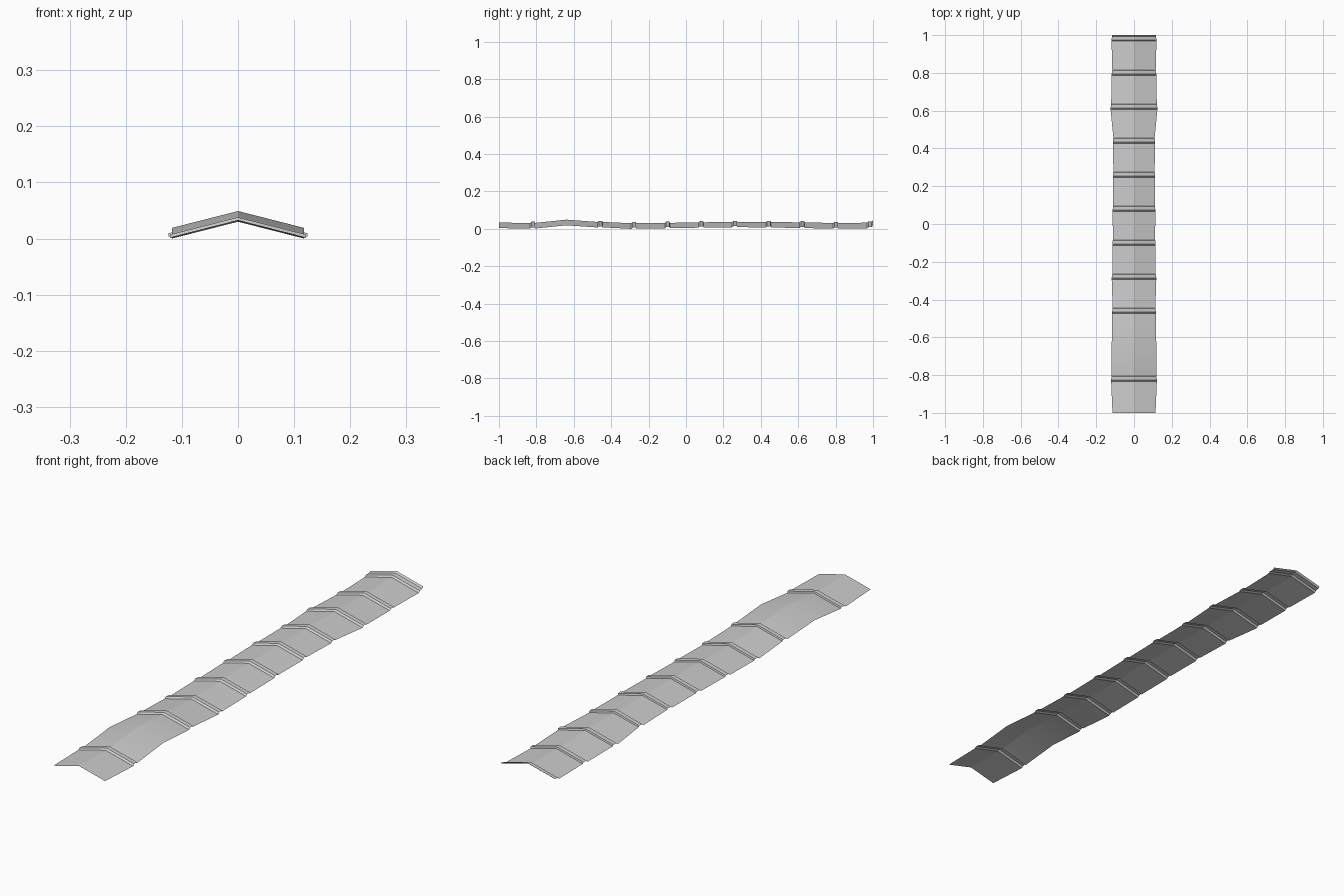
import bpy, bmesh

if "Cube" in bpy.data.objects:
    bpy.data.objects.remove(bpy.data.objects["Cube"])

SLOPE = 0.255   # fall of each side from the ridge
LIP = 0.006     # height of the raised joint band

# joints along the strip: y, half width, ridge height, has a raised lip
joints = [
    (-0.82, 0.121, 0.035, True), (-0.64, 0.118, 0.052, False),
    (-0.46, 0.116, 0.040, True), (-0.28, 0.118, 0.033, True),
    (-0.10, 0.115, 0.035, True), (0.08, 0.113, 0.038, True),
    (0.26, 0.112, 0.040, True), (0.44, 0.112, 0.039, True),
    (0.62, 0.124, 0.038, True), (0.80, 0.118, 0.034, True),
]

# rings of the folded sheet: y, half width, ridge height
rings = [(-1.0, 0.114, 0.036)]
for y, w, z, lip in joints:
    if lip:
        rings += [(y - 0.013, w, z), (y - 0.006, w, z + LIP),
                  (y + 0.012, w - 0.002, z + LIP), (y + 0.014, w - 0.003, z)]
    else:
        rings.append((y, w, z))
# end lip, left open
rings += [(0.968, 0.119, 0.036), (0.975, 0.119, 0.042),
          (0.993, 0.117, 0.043), (1.0, 0.117, 0.049)]

# ridge capping strip
bm = bmesh.new()
rows = []
for y, w, z in rings:
    rows.append([bm.verts.new((x, y, z - abs(x) * SLOPE)) for x in (-w, 0, w)])
for a, b in zip(rows, rows[1:]):
    for i in range(2):
        bm.faces.new((a[i], a[i + 1], b[i + 1], b[i]))

# rest the lowest edge on the ground
low = min(v.co.z for v in bm.verts)
bmesh.ops.translate(bm, verts=bm.verts, vec=(0, 0, -low))

mesh = bpy.data.meshes.new("ridge_tile_strip")
bm.to_mesh(mesh)
bm.free()
strip = bpy.data.objects.new("ridge_tile_strip", mesh)
bpy.context.collection.objects.link(strip)
bpy.context.view_layer.objects.active = strip
strip.select_set(True)
bpy.ops.object.shade_smooth_by_angle(angle=0.35)
